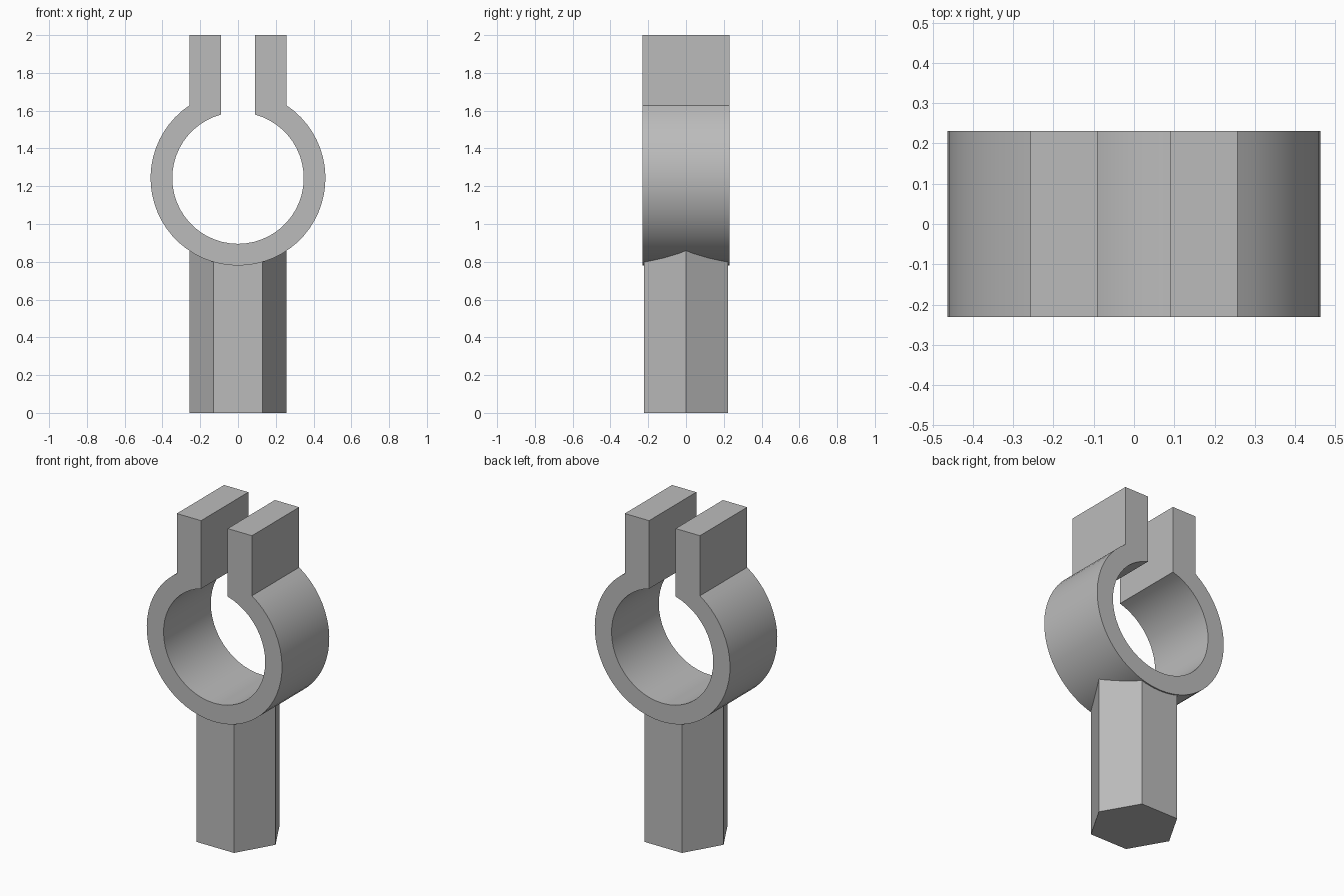
import bpy
import bmesh
from math import acos, cos, sin, pi

if "Cube" in bpy.data.objects:
    bpy.data.objects.remove(bpy.data.objects["Cube"], do_unlink=True)

HALF_DEPTH = 0.231
RING_Z, OUTER_R, INNER_R = 1.243, 0.463, 0.348
EAR_IN, EAR_OUT, TOP = 0.091, 0.257, 2.0
STEM_R, STEM_TOP = 0.257, 0.872
SEGMENTS = 48

# One plain grey for the whole piece
grey = bpy.data.materials.new("plain grey")
grey.use_nodes = True
colour = (0.5, 0.5, 0.5, 1)
grey.diffuse_color = colour
grey.node_tree.nodes["Principled BSDF"].inputs["Base Color"].default_value = colour


def arc(radius, edge_x):
    """Points round the underside from x = edge_x to x = -edge_x."""
    start = acos(edge_x / radius)
    sweep = pi + 2 * start
    angles = [start - sweep * i / SEGMENTS for i in range(SEGMENTS + 1)]
    return [(radius * cos(a), RING_Z + radius * sin(a)) for a in angles]


def extruded(name, points, offset):
    """Prism made by extruding a closed outline along a vector."""
    bm = bmesh.new()
    face = bm.faces.new([bm.verts.new(p) for p in points])
    result = bmesh.ops.extrude_face_region(bm, geom=[face], use_keep_orig=True)
    moved = [g for g in result["geom"] if isinstance(g, bmesh.types.BMVert)]
    bmesh.ops.translate(bm, verts=moved, vec=offset)
    bmesh.ops.recalc_face_normals(bm, faces=bm.faces)
    mesh = bpy.data.meshes.new(name)
    bm.to_mesh(mesh)
    bm.free()
    mesh.materials.append(grey)
    obj = bpy.data.objects.new(name, mesh)
    bpy.context.collection.objects.link(obj)
    return obj


# Split ring with its two upright ears, as a single outline
outline = [(EAR_OUT, TOP)] + arc(OUTER_R, EAR_OUT) + [(-EAR_OUT, TOP), (-EAR_IN, TOP)]
outline += arc(INNER_R, EAR_IN)[::-1] + [(EAR_IN, TOP)]
clamp = extruded("split_ring_clamp",
                 [(x, -HALF_DEPTH, z) for x, z in outline],
                 (0, 2 * HALF_DEPTH, 0))

# Hexagonal stem, its top buried in the ring wall
stem = extruded("hex_stem",
                [(STEM_R * cos(i * pi / 3), STEM_R * sin(i * pi / 3), 0) for i in range(6)],
                (0, 0, STEM_TOP))

# Smooth the curved walls, keep the corners crisp
bpy.ops.object.select_all(action="DESELECT")
clamp.select_set(True)
bpy.context.view_layer.objects.active = clamp
bpy.ops.object.shade_smooth_by_angle(angle=pi / 9)
